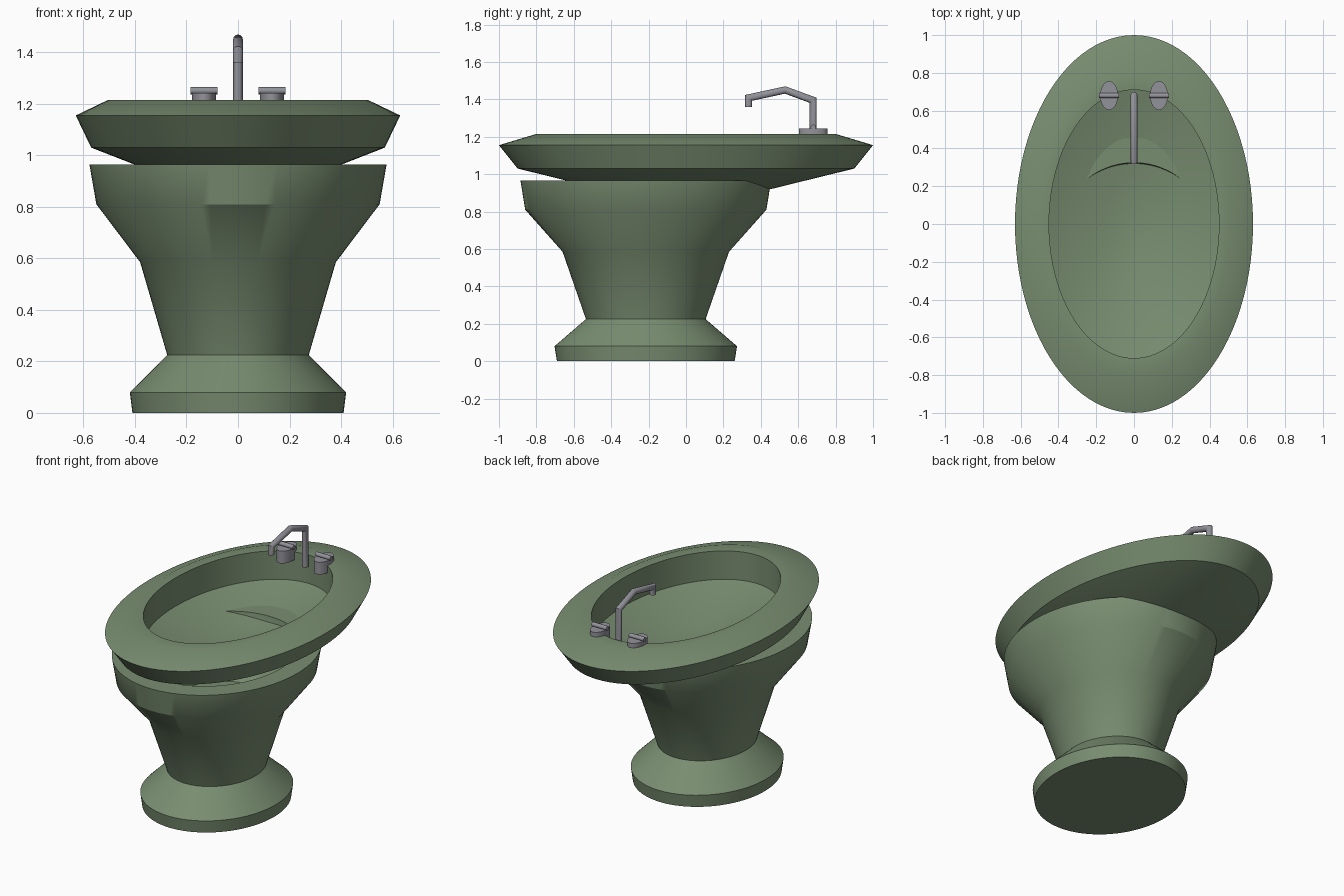
import bpy, bmesh, math
from mathutils import Vector

cube = bpy.data.objects.get("Cube")
if cube:
    bpy.data.objects.remove(cube, do_unlink=True)


def material(name, rgb):
    mat = bpy.data.materials.new(name)
    mat.use_nodes = True
    mat.diffuse_color = (*rgb, 1)
    mat.node_tree.nodes["Principled BSDF"].inputs["Base Color"].default_value = (*rgb, 1)
    return mat


green = material("glazed_green", (0.19, 0.27, 0.165))
metal = material("grey_metal", (0.29, 0.29, 0.325))


def finish(bm, name, mat):
    bmesh.ops.recalc_face_normals(bm, faces=bm.faces)
    mesh = bpy.data.meshes.new(name)
    bm.to_mesh(mesh)
    bm.free()
    mesh.materials.append(mat)
    obj = bpy.data.objects.new(name, mesh)
    bpy.context.collection.objects.link(obj)
    bpy.ops.object.select_all(action='DESELECT')
    obj.select_set(True)
    bpy.context.view_layer.objects.active = obj
    bpy.ops.object.shade_smooth_by_angle(angle=math.radians(32))
    return obj


def oval_loft(name, profile, mat, centre=(0, 0), sides=96):
    """Stack oval rings given as (half x, half y, z) and cap both ends."""
    bm = bmesh.new()
    rings = []
    for rx, ry, z in profile:
        ring = []
        for i in range(sides):
            a = 2 * math.pi * i / sides
            ring.append(bm.verts.new((centre[0] + rx * math.cos(a),
                                      centre[1] + ry * math.sin(a), z)))
        rings.append(ring)
    for low, high in zip(rings, rings[1:]):
        for i in range(sides):
            j = (i + 1) % sides
            bm.faces.new((low[i], low[j], high[j], high[i]))
    bm.faces.new(rings[0])
    bm.faces.new(rings[-1])
    return finish(bm, name, mat)


def tube(name, points, radius, mat, sides=12):
    """Sweep a round section along a path lying in one plane, mitred at corners."""
    bm = bmesh.new()
    pts = [Vector(p) for p in points]
    rings = []
    for k, p in enumerate(pts):
        before = (p - pts[k - 1]).normalized() if k else (pts[1] - p).normalized()
        after = (pts[k + 1] - p).normalized() if k < len(pts) - 1 else before
        tangent = (before + after).normalized()
        side = Vector((1, 0, 0)) if abs(tangent.x) < 0.5 else Vector((0, 1, 0))
        up = tangent.cross(side) / tangent.dot(before)
        ring = []
        for i in range(sides):
            a = 2 * math.pi * i / sides
            ring.append(bm.verts.new(p + radius * (side * math.cos(a) + up * math.sin(a))))
        rings.append(ring)
    for low, high in zip(rings, rings[1:]):
        for i in range(sides):
            j = (i + 1) % sides
            bm.faces.new((low[i], low[j], high[j], high[i]))
    bm.faces.new(rings[0])
    bm.faces.new(rings[-1])
    return finish(bm, name, mat)


# Hollow pedestal: foot, neck, flared body, flat lip and inner wall
oval_loft("pedestal", [
    (0.41, 0.475, 0), (0.42, 0.488, 0.08), (0.275, 0.32, 0.225),
    (0.38, 0.445, 0.585), (0.55, 0.645, 0.81), (0.577, 0.67, 0.965),
    (0.46, 0.54, 0.965), (0.44, 0.52, 0.81), (0.30, 0.35, 0.60),
], green, centre=(0, -0.215))

# Basin: sloping underside, outer edge, rim, upright wall and shallow floor
oval_loft("basin", [
    (0.16, 0.25, 0.87), (0.57, 0.9, 1.03), (0.63, 1.0, 1.155),
    (0.505, 0.8, 1.215), (0.45, 0.71, 1.212), (0.45, 0.71, 1.03),
    (0.16, 0.25, 0.91), (0.01, 0.015, 0.905),
], green)

# Bent spout
tube("spout", [(0, 0.68, 1.15), (0, 0.68, 1.395), (0, 0.53, 1.45),
               (0, 0.335, 1.408), (0, 0.335, 1.36)], 0.019, metal)

# Tap handles: oval knob with a round grip bar
for label, s in (("left", 1), ("right", -1)):
    x = s * 0.132
    oval_loft(label + "_tap_knob", [(0.047, 0.076, 1.165), (0.047, 0.076, 1.243)],
              metal, centre=(x, 0.68), sides=40)
    tube(label + "_tap_grip", [(x - 0.053, 0.68, 1.251), (x + 0.053, 0.68, 1.251)],
         0.014, metal)
